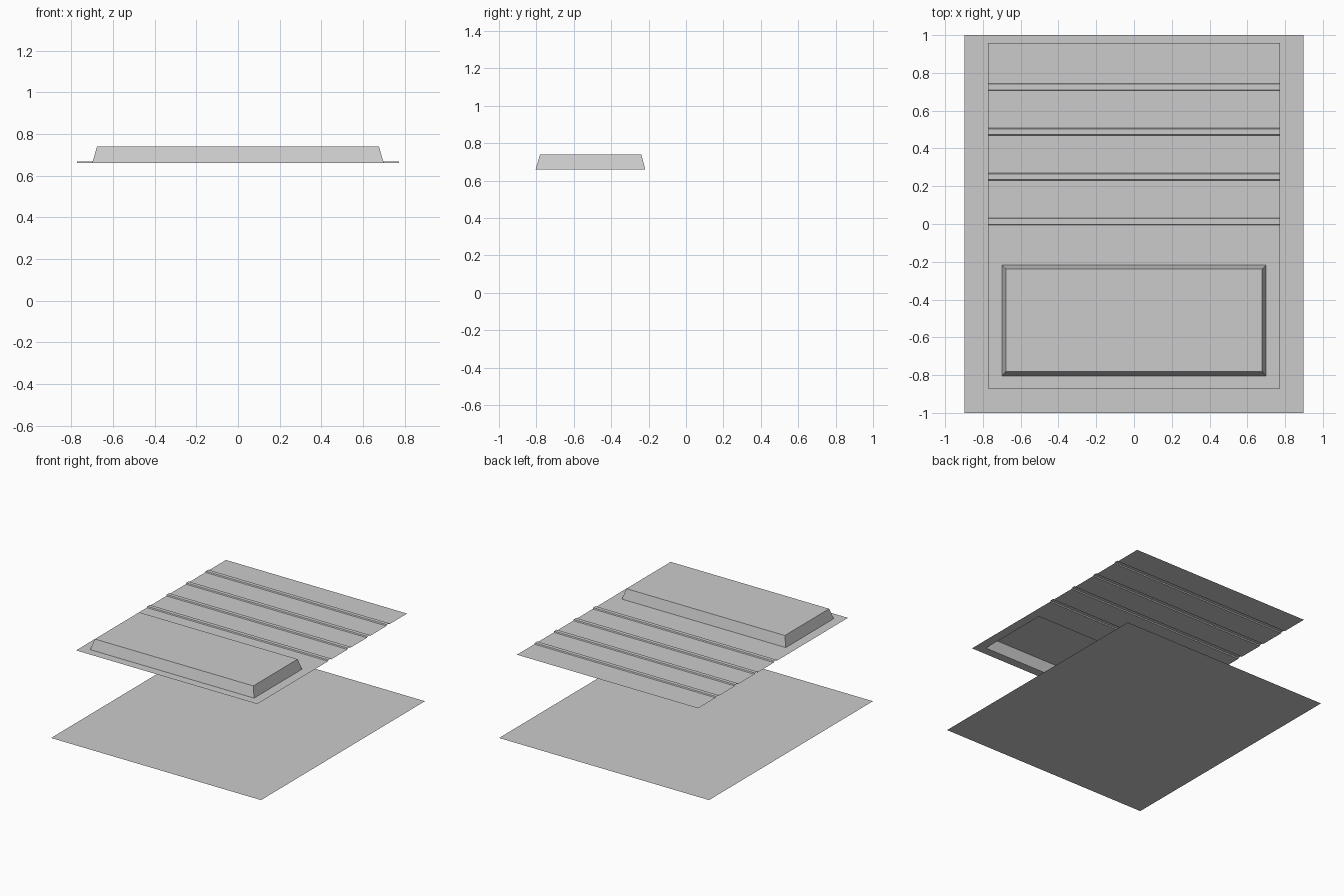
import bpy, bmesh

if "Cube" in bpy.data.objects:
    bpy.data.objects.remove(bpy.data.objects["Cube"])

SHEET_Z, RIB_H, BOX_Z = 0.66, 0.008, 0.739
HALF_W = 0.774


def make_object(name, bm):
    bmesh.ops.remove_doubles(bm, verts=bm.verts, dist=1e-5)
    bmesh.ops.recalc_face_normals(bm, faces=bm.faces)
    if sum(f.normal.z * f.calc_area() for f in bm.faces) < 0:
        bmesh.ops.reverse_faces(bm, faces=bm.faces)
    mesh = bpy.data.meshes.new(name)
    bm.to_mesh(mesh)
    bm.free()
    bpy.context.collection.objects.link(bpy.data.objects.new(name, mesh))


def rect(bm, half_x, y0, y1, z):
    return [bm.verts.new((x, y, z)) for x, y in
            ((-half_x, y0), (half_x, y0), (half_x, y1), (-half_x, y1))]


# Base sheet lying on the floor
bm = bmesh.new()
bm.faces.new(rect(bm, 0.897, -1.0, 1.0, 0.0))
make_object("base_sheet", bm)

# Ribbed part of the upper panel: one profile swept across x
rib_starts = [-0.006 + 0.2375 * i for i in range(4)]
profile = []
for y in rib_starts:
    profile += [(y, SHEET_Z), (y + 0.004, SHEET_Z + RIB_H),
                (y + 0.034, SHEET_Z + RIB_H), (y + 0.038, SHEET_Z)]
profile.append((0.958, SHEET_Z))

bm = bmesh.new()
rows = [[bm.verts.new((x, y, z)) for x in (-HALF_W, HALF_W)] for y, z in profile]
for a, b in zip(rows, rows[1:]):
    bm.faces.new((a[0], a[1], b[1], b[0]))

# Front part of the panel with the hollow raised tray, open underneath
loops = [rect(bm, HALF_W, -0.871, rib_starts[0], SHEET_Z),
         rect(bm, 0.70, -0.804, -0.218, SHEET_Z),
         rect(bm, 0.677, -0.780, -0.239, BOX_Z)]
for outer, inner in zip(loops, loops[1:]):
    for i in range(4):
        j = (i + 1) % 4
        bm.faces.new((outer[i], outer[j], inner[j], inner[i]))
bm.faces.new(loops[-1])
make_object("ribbed_panel", bm)
